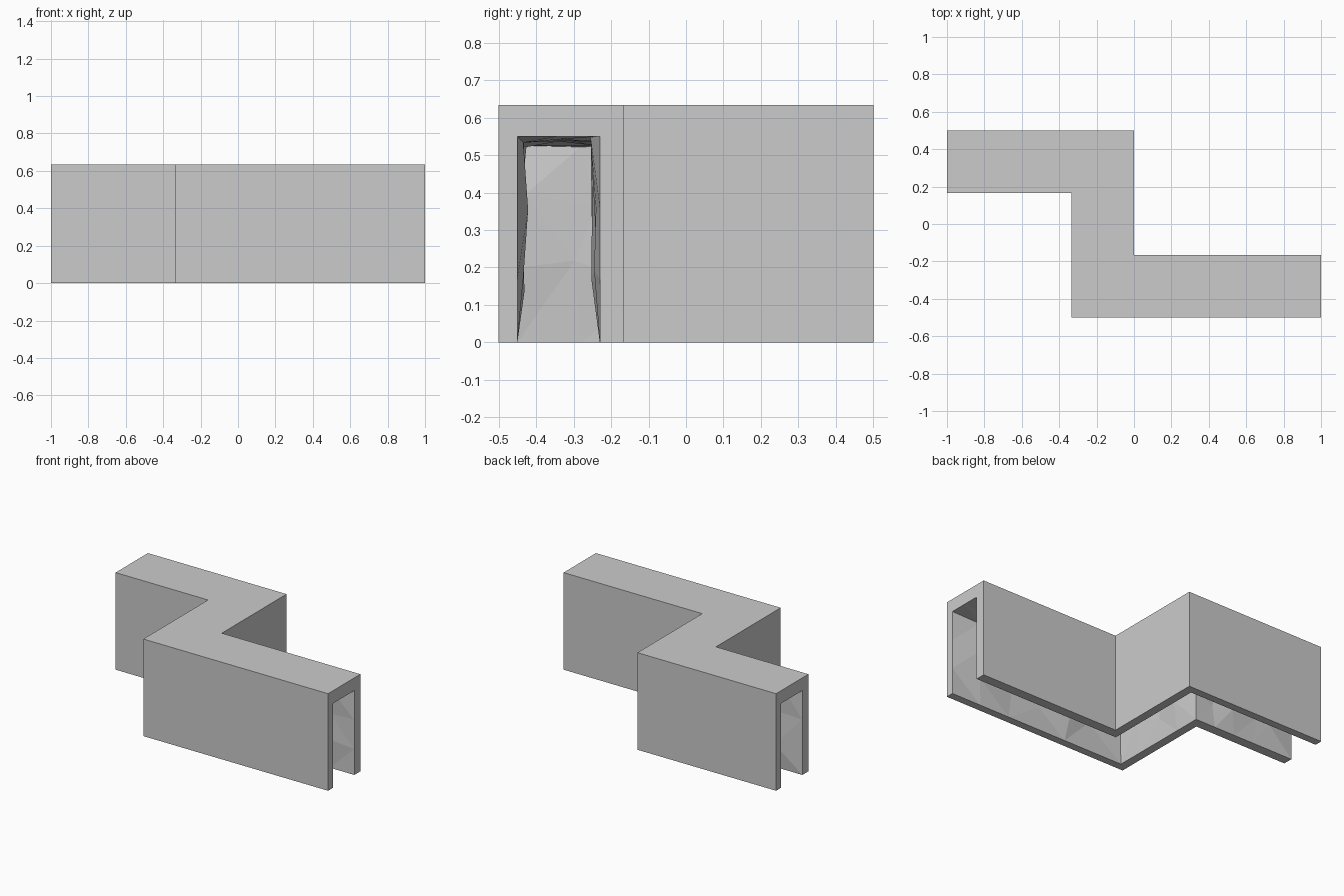
import bpy, bmesh, random
from mathutils import Vector

if "Cube" in bpy.data.objects:
    bpy.data.objects.remove(bpy.data.objects["Cube"])

random.seed(7)
HEIGHT, CEILING = 0.633, 0.55

# Plan outlines: outer walls and the tunnel cut inside them
outer_a = [(-1, .5), (0, .5), (0, -.167), (1, -.167)]
outer_b = [(-1, .167), (-.333, .167), (-.333, -.5), (1, -.5)]
inner_a = [(-1, .45), (-.055, .45), (-.055, -.23), (1, -.23)]
inner_b = [(-1, .23), (-.278, .23), (-.278, -.45), (1, -.45)]
CUTS = (5, 4, 6)
# Arch section: (position across the tunnel, height)
section = [(0, 0), (0, .17), (0, .36), (0, CEILING), (.5, CEILING),
           (1, CEILING), (1, .36), (1, .17), (1, 0)]


def stations(chain):
    """Split a chain into (point, tangent, is_corner) stops."""
    out = []
    for (p, q), n in zip(zip(chain, chain[1:]), CUTS):
        p, q = Vector((*p, 0)), Vector((*q, 0))
        for i in range(n):
            out.append((p.lerp(q, i / n), (q - p).normalized(), i == 0))
    out.append((Vector((*chain[-1], 0)), Vector((1, 0, 0)), True))
    return out


bm = bmesh.new()


# Rough rock lining, kept straight at the mouths and along the floor
stops = list(zip(stations(inner_a), stations(inner_b)))
rings = []
for i, ((a, tan, corner), (b, _, _)) in enumerate(stops):
    ring = []
    across = (b - a).normalized()
    for t, z in section:
        co = a.lerp(b, t) + Vector((0, 0, z))
        if 0 < i < len(stops) - 1 and z > 0:
            inward = 0 if t == .5 else (1 if t == 0 else -1)
            co += across * inward * random.uniform(0, .032)
            if z == CEILING:
                co.z -= random.uniform(0, .03)
            else:
                co.z += random.uniform(-.05, .05)
            if not corner:
                co += tan * random.uniform(-.04, .04)
        ring.append(bm.verts.new(co))
    rings.append(ring)
lining = []
for r, s in zip(rings, rings[1:]):
    for j in range(len(section) - 1):
        q = [r[j], r[j + 1], s[j + 1], s[j]]
        k = random.randint(0, 1)
        q = q[k:] + q[:k]
        lining += [bm.faces.new(q[:3]), bm.faces.new([q[0], q[2], q[3]])]

# Outer walls, with the flat underside rim joining each to the lining
low, high = {}, {}
for name, chain in (("a", outer_a), ("b", outer_b)):
    low[name] = [bm.verts.new((x, y, 0)) for x, y in chain]
    high[name] = [bm.verts.new((x, y, HEIGHT)) for x, y in chain]
    lo, hi = low[name], high[name]
    for i in range(3):
        bm.faces.new([lo[i], lo[i + 1], hi[i + 1], hi[i]])
    edge = [r[0 if name == "a" else -1] for r in rings]
    bm.faces.new(lo + edge[::-1])

# Flat roof
bm.faces.new(high["a"] + high["b"][::-1])

# End frames around both mouths
for e in (0, -1):
    bm.faces.new([low["a"][e], high["a"][e], high["b"][e], low["b"][e]] + rings[e][::-1])

bmesh.ops.recalc_face_normals(bm, faces=bm.faces[:])
mesh = bpy.data.meshes.new("tunnel_block")
bm.to_mesh(mesh)
bm.free()
tunnel = bpy.data.objects.new("tunnel_block", mesh)
bpy.context.collection.objects.link(tunnel)
